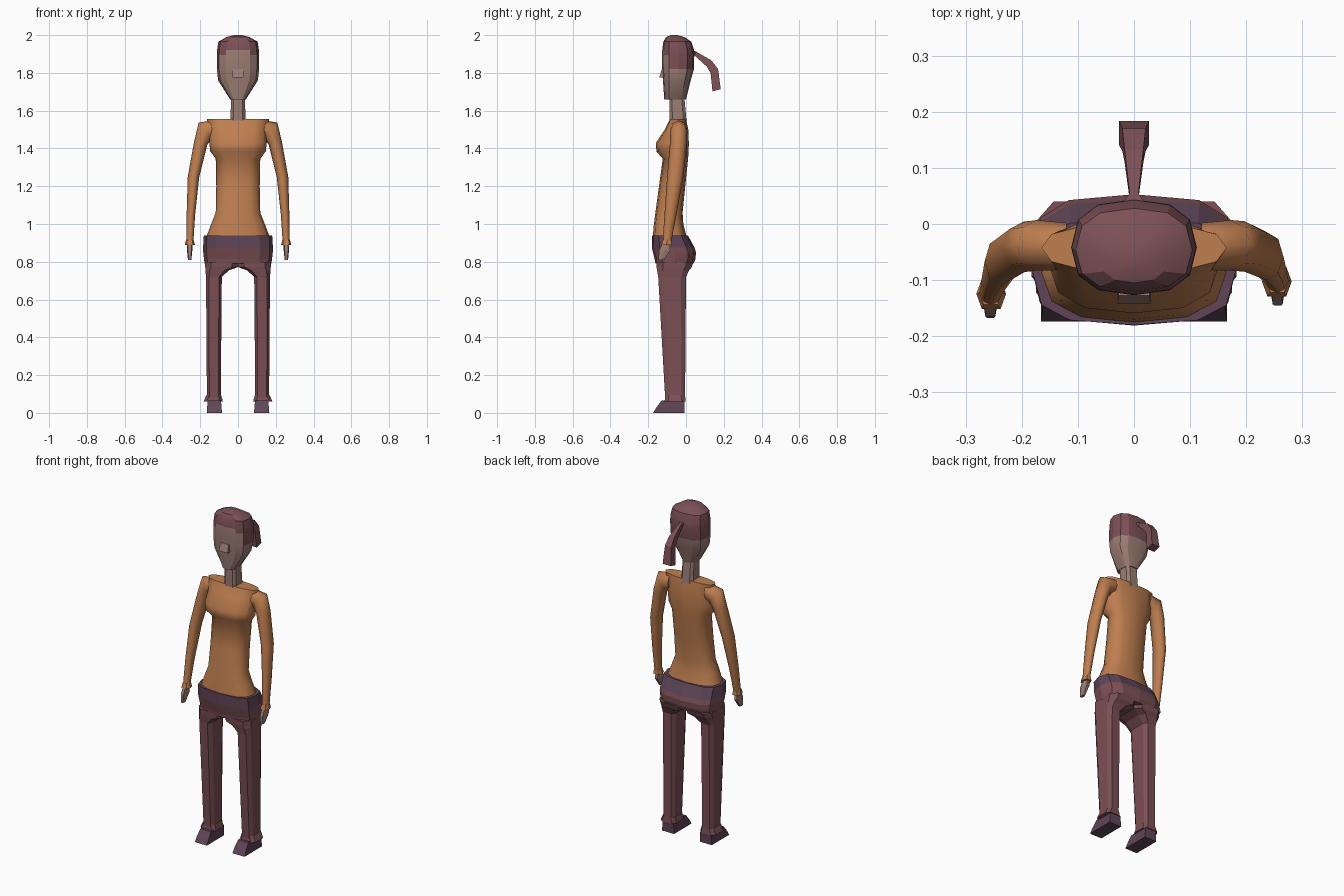
import bpy, bmesh, math
from mathutils import Vector


def material(name, rgb):
    m = bpy.data.materials.new(name)
    m.diffuse_color = (*rgb, 1)
    return m


ORANGE = material("orange knit", (0.52, 0.21, 0.08))
MAROON = material("maroon", (0.20, 0.08, 0.09))
PURPLE = material("dark purple", (0.115, 0.06, 0.095))
SKIN = material("skin", (0.33, 0.205, 0.175))


def H(z, x0, x1, y0, y1):
    """Horizontal ring: centre and two half axes."""
    return (Vector(((x0 + x1) / 2, (y0 + y1) / 2, z)),
            Vector(((x1 - x0) / 2, 0, 0)), Vector((0, (y1 - y0) / 2, 0)))


def R(c, u, v):
    return Vector(c), Vector(u), Vector(v)


def side(rings, s, dy=0.0):
    """Mirror rings to the side s, shifting the lower ones by dy."""
    out = []
    for c, u, v in rings:
        k = max(0, min(1, (1.45 - c.z) / 0.5)) * dy
        out.append((Vector((c.x * s, c.y + k, c.z)),
                    Vector((u.x * s, u.y, u.z)), v.copy()))
    return out


def loft(name, rings, n, mats, p=2.0, turn=0.0, smooth=None, rule=None):
    """Skin superellipse rings of n points; rule(face) picks a material."""
    bm = bmesh.new()
    loops = []
    for c, u, v in rings:
        loop = []
        for i in range(n):
            a = 2 * math.pi * i / n + turn
            ca, sa = math.cos(a), math.sin(a)
            fu = math.copysign(abs(ca) ** (2 / p), ca)
            fv = math.copysign(abs(sa) ** (2 / p), sa)
            loop.append(bm.verts.new(c + u * fu + v * fv))
        loops.append(loop)
    for a, b in zip(loops, loops[1:]):
        for i in range(n):
            j = (i + 1) % n
            bm.faces.new((a[i], a[j], b[j], b[i]))
    bm.faces.new(loops[0])
    bm.faces.new(loops[-1])
    bmesh.ops.recalc_face_normals(bm, faces=bm.faces)
    if rule:
        for f in bm.faces:
            f.material_index = rule(f)
    me = bpy.data.meshes.new(name)
    bm.to_mesh(me)
    bm.free()
    for m in mats:
        me.materials.append(m)
    if smooth:
        me.shade_smooth()
        me.set_sharp_from_angle(angle=math.radians(smooth))
    ob = bpy.data.objects.new(name, me)
    bpy.context.collection.objects.link(ob)
    return ob


def sym(z, rx, y0, y1):
    return H(z, -rx, rx, y0, y1)


BOX = dict(n=4, p=60, turn=math.pi / 4)

# Sweater body
loft("sweater_body", [
    sym(0.93, 0.168, -0.176, 0.004), sym(1.0, 0.142, -0.17, -0.014),
    sym(1.06, 0.118, -0.162, -0.018), sym(1.2, 0.115, -0.143, -0.004),
    sym(1.345, 0.118, -0.123, 0.011), sym(1.385, 0.147, -0.157, 0.014),
    sym(1.43, 0.152, -0.159, 0.015), sym(1.50, 0.152, -0.112, 0.012),
    sym(1.555, 0.165, -0.085, 0.0)],
    12, [ORANGE], p=2.5, smooth=50)

# Hips with a waistband colour above
loft("hips", [
    sym(0.79, 0.177, -0.162, 0.04), sym(0.815, 0.18, -0.166, 0.05),
    sym(0.85, 0.184, -0.175, 0.053), sym(0.875, 0.185, -0.181, 0.045),
    sym(0.94, 0.181, -0.18, 0.01)],
    12, [MAROON, PURPLE], p=3.0,
    rule=lambda f: 1 if f.calc_center_median().z > 0.875 else 0)

# Head: hair above, face below the hairline
def head_rule(f):
    c = f.calc_center_median()
    if c.z < 1.82:
        return 0
    if c.y < -0.09 and abs(c.x) < 0.085 and c.z < 1.90:
        return 0
    if c.y < -0.09 and abs(c.x) < 0.05 and c.z < 1.915:
        return 0
    return 1


loft("head", [
    sym(1.66, 0.042, -0.115, 0.0), sym(1.76, 0.105, -0.122, 0.025),
    sym(1.82, 0.112, -0.127, 0.042), sym(1.895, 0.112, -0.127, 0.044),
    sym(1.92, 0.111, -0.126, 0.043), sym(1.965, 0.104, -0.12, 0.028),
    sym(1.99, 0.06, -0.105, -0.01), sym(2.0, 0.022, -0.08, -0.045)],
    12, [SKIN, MAROON], p=2.5, smooth=25, rule=head_rule)
loft("nose", [sym(1.775, 0.03, -0.142, -0.1), sym(1.82, 0.028, -0.128, -0.1)],
     mats=[SKIN], **BOX)
loft("neck", [sym(1.53, 0.041, -0.09, 0.006), sym(1.68, 0.039, -0.09, -0.008)],
     8, [SKIN], p=4, turn=math.pi / 8)

# Ponytail: thin at the head, wide at the tip
loft("ponytail", [
    R((0, 0.02, 1.91), (0.03, 0, 0), (0, 0.003, 0.012)),
    R((0, 0.05, 1.902), (0.008, 0, 0), (0, 0.005, 0.01)),
    R((0, 0.122, 1.85), (0.017, 0, 0), (0, 0.012, 0.017)),
    R((0, 0.15, 1.81), (0.021, 0, 0), (0, 0.02, 0.011)),
    R((0, 0.162, 1.708), (0.027, 0, 0), (0, 0.022, 0.006))],
    mats=[MAROON], **BOX)

for s, tag, dy in ((1, "right", 0.0), (-1, "left", -0.022)):
    # Sleeve, cuff and hand
    loft("sleeve_" + tag, side([
        R((0.12, -0.04, 1.505), (0, 0, 0.047), (0, 0.042, 0)),
        R((0.173, -0.038, 1.492), (0.035, 0, 0.045), (0, 0.045, 0)),
        R((0.197, -0.04, 1.43), (0.035, 0, 0.008), (0, 0.045, 0)),
        H(1.25, 0.205, 0.266, -0.1, -0.014),
        H(1.05, 0.227, 0.272, -0.114, -0.05),
        H(0.91, 0.236, 0.274, -0.123, -0.077)], s, dy),
        8, [ORANGE], smooth=60)
    loft("cuff_" + tag, side([
        H(0.89, 0.228, 0.281, -0.132, -0.073),
        H(0.918, 0.236, 0.275, -0.124, -0.077)], s, dy),
        6, [ORANGE], p=3)
    loft("hand_" + tag, side([
        H(0.81, 0.247, 0.265, -0.147, -0.115),
        H(0.86, 0.242, 0.27, -0.146, -0.08),
        H(0.90, 0.242, 0.268, -0.125, -0.085)], s, dy),
        6, [SKIN], p=3)

    # Trouser leg, flared hem and shoe
    loft("trouser_leg_" + tag, side([
        H(0.07, 0.09, 0.166, -0.112, -0.003),
        H(0.72, 0.084, 0.171, -0.15, 0.003),
        H(0.755, 0.045, 0.175, -0.157, 0.02),
        H(0.772, -0.004, 0.177, -0.16, 0.034),
        H(0.80, -0.004, 0.178, -0.162, 0.044)], s),
        8, [MAROON], p=4, turn=math.pi / 8)
    loft("trouser_hem_" + tag, side([
        H(0.06, 0.078, 0.185, -0.116, 0.0),
        H(0.095, 0.088, 0.168, -0.111, -0.003)], s),
        8, [MAROON], p=4, turn=math.pi / 8)
    loft("shoe_" + tag, side([
        H(0.0, 0.085, 0.166, -0.175, -0.008),
        H(0.03, 0.086, 0.164, -0.157, -0.008),
        H(0.065, 0.09, 0.16, -0.13, -0.006)], s),
        mats=[PURPLE], **BOX)
